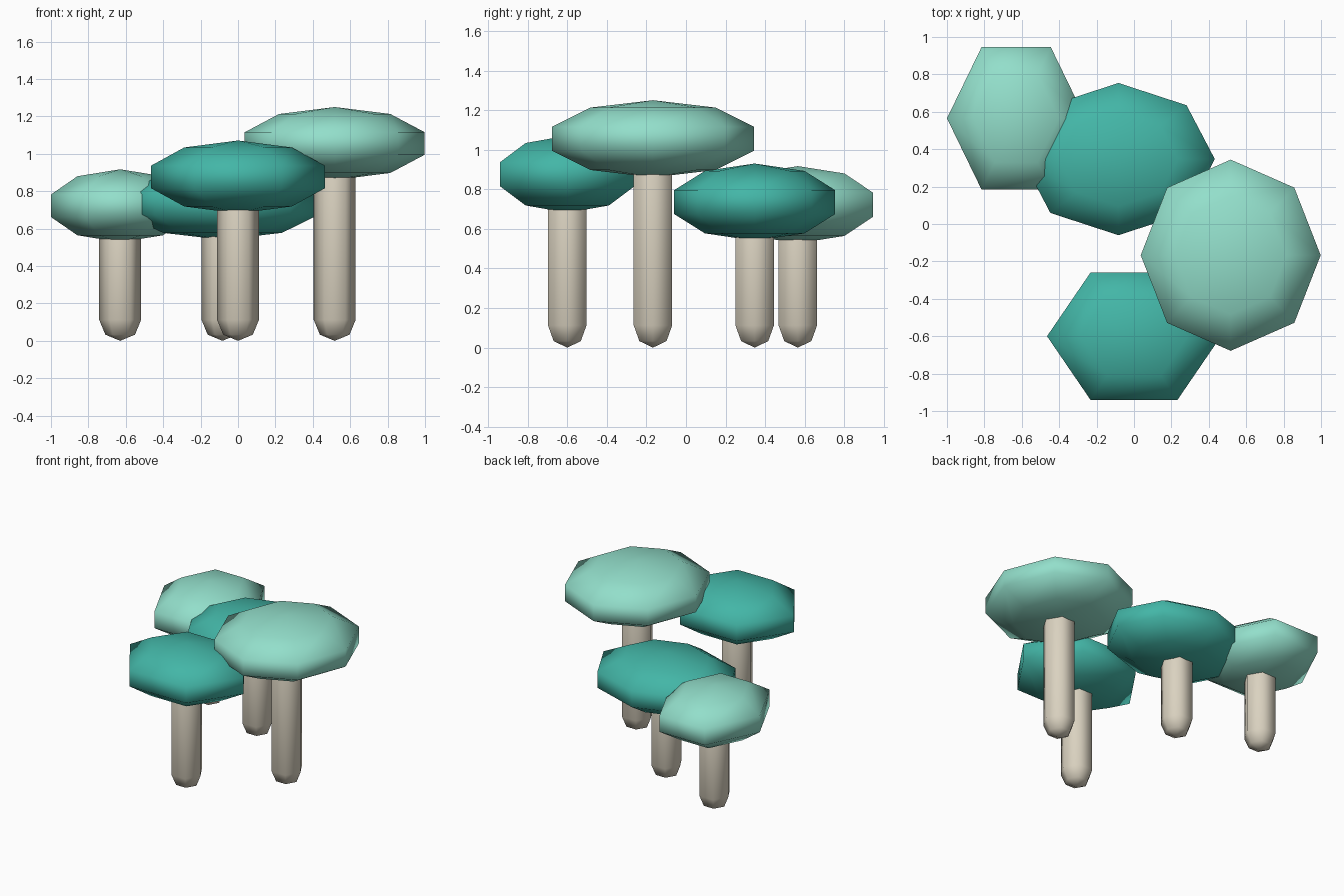
import bpy, bmesh
from math import sin, cos, pi

if "Cube" in bpy.data.objects:
    bpy.data.objects.remove(bpy.data.objects["Cube"])


def material(name, srgb):
    lin = [(c / 255 / 12.92) if c < 10 else ((c / 255 + 0.055) / 1.055) ** 2.4 for c in srgb]
    m = bpy.data.materials.new(name)
    m.diffuse_color = (*lin, 1)
    m.use_nodes = True
    m.node_tree.nodes["Principled BSDF"].inputs["Base Color"].default_value = m.diffuse_color
    return m


MINT = material("mint", (147, 223, 203))
TEAL = material("teal", (67, 182, 167))
STEM = material("pale_stem", (218, 210, 192))


def lathe(name, profile, sides, centre, scale, mat):
    """Turn (radius, z) points, bottom to top, into a closed smooth solid; corner on +x."""
    bm = bmesh.new()
    cx, cy = centre
    rings = []
    for r, z in profile:
        n = 1 if r < 1e-6 else sides
        rings.append([bm.verts.new((cx + r * scale[0] * cos(2 * pi * i / sides),
                                    cy + r * scale[1] * sin(2 * pi * i / sides), z))
                      for i in range(n)])
    for a, b in zip(rings, rings[1:]):
        for i in range(sides):
            j = (i + 1) % sides
            if len(a) == 1:
                bm.faces.new((a[0], b[j], b[i]))
            elif len(b) == 1:
                bm.faces.new((a[i], a[j], b[0]))
            else:
                bm.faces.new((a[i], a[j], b[j], b[i]))
    for f in bm.faces:
        f.smooth = True
    bmesh.ops.recalc_face_normals(bm, faces=bm.faces)
    me = bpy.data.meshes.new(name)
    bm.to_mesh(me)
    bm.free()
    me.materials.append(mat)
    ob = bpy.data.objects.new(name, me)
    bpy.context.collection.objects.link(ob)


def mushroom(label, centre, sides, rx, ry, z_mid, mat):
    # stem: six-sided capsule ending inside the cap
    r, top = 0.112, z_mid + 0.05
    end = [(0, 0), (r * sin(pi / 4), r * (1 - cos(pi / 4))), (r, r)]
    stem = end + [(q, top - z) for q, z in reversed(end)]
    lathe(label + "_stem", stem, 6, centre, (1, 1), STEM)
    # cap: flattened sphere of five bands, rx and ry measured at the rim
    k = sin(2 * pi / 5)
    cap = [(sin(pi * i / 5) / k, z_mid - 0.195 * cos(pi * i / 5)) for i in range(6)]
    lathe(label + "_cap", cap, sides, centre, (rx, ry), mat)


mushroom("back_left", (-0.63, 0.565), 6, 0.37, 0.44, 0.722, MINT)
mushroom("back_middle", (-0.083, 0.347), 8, 0.515, 0.407, 0.735, TEAL)
mushroom("front", (0.0, -0.60), 6, 0.465, 0.393, 0.876, TEAL)
mushroom("right", (0.517, -0.167), 8, 0.481, 0.511, 1.055, MINT)
